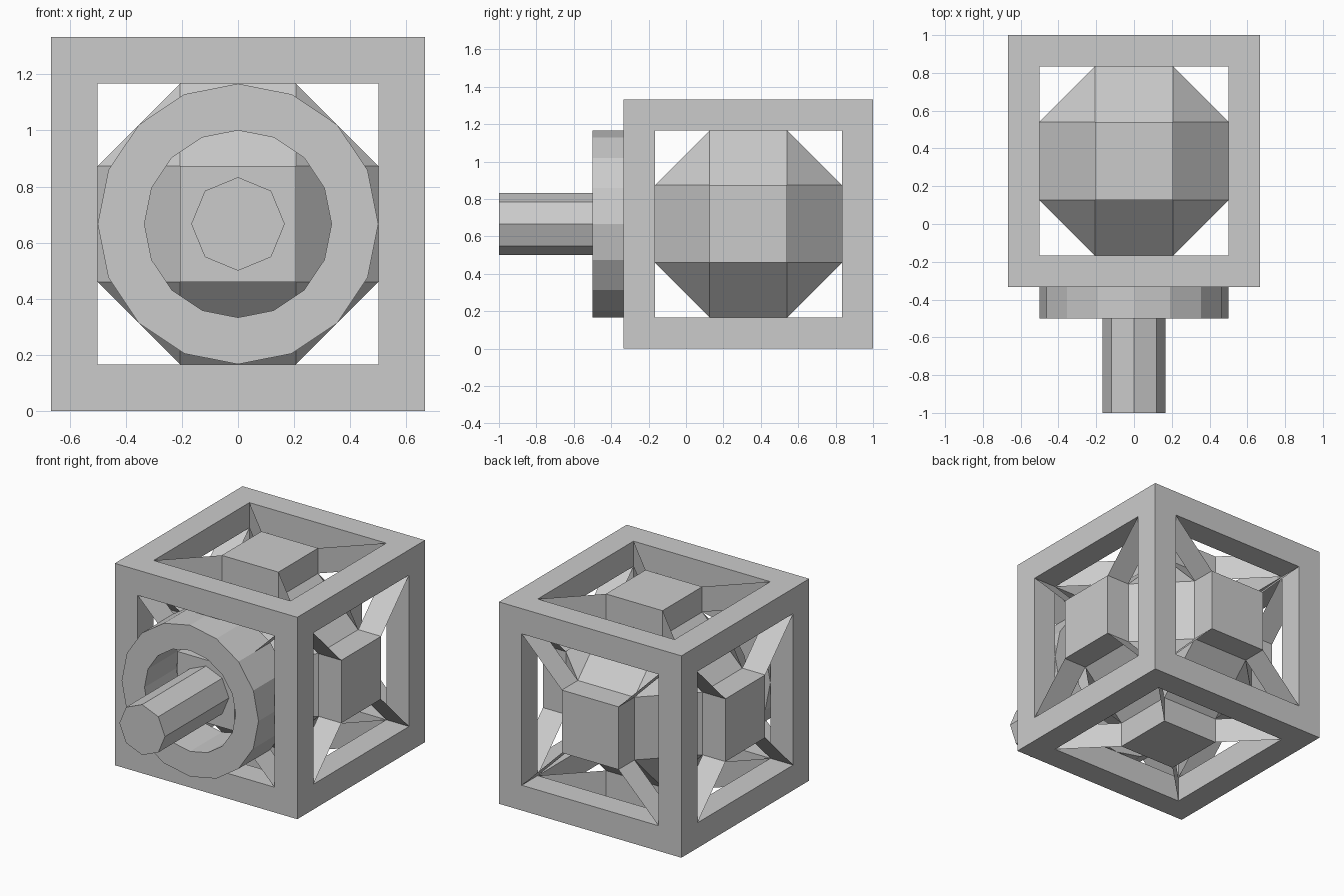
import bpy, bmesh, math
from itertools import product
from mathutils import Vector

if "Cube" in bpy.data.objects:
    bpy.data.objects.remove(bpy.data.objects["Cube"])

C = Vector((0, 1/3, 2/3))      # centre of the cube cage
OUT, INN = 2/3, 0.5            # outer and inner half sizes of the cage
A = INN / (1 + math.sqrt(2))   # half width of the core's square faces


def finish(name, bm, recalc=True):
    if recalc:
        bmesh.ops.recalc_face_normals(bm, faces=bm.faces)
    me = bpy.data.meshes.new(name)
    bm.to_mesh(me)
    bm.free()
    ob = bpy.data.objects.new(name, me)
    bpy.context.collection.objects.link(ob)
    ob.location = C
    return ob


# Cage: outer skin of the corner and edge cells of a 3x3x3 grid
grid = (-OUT, -INN, INN, OUT)
cells = {c for c in product(range(3), repeat=3) if sum(i != 1 for i in c) >= 2}
bm = bmesh.new()
for cell in cells:
    for axis, side in product(range(3), (0, 1)):
        near = list(cell)
        near[axis] += 2 * side - 1
        if tuple(near) in cells:
            continue
        u, v = (axis + 1) % 3, (axis + 2) % 3
        corners = []
        for du, dv in ((0, 0), (1, 0), (1, 1), (0, 1)):
            p = [0, 0, 0]
            p[axis] = grid[cell[axis] + side]
            p[u] = grid[cell[u] + du]
            p[v] = grid[cell[v] + dv]
            corners.append(bm.verts.new(p))
        bm.faces.new(corners)
bmesh.ops.remove_doubles(bm, verts=bm.verts, dist=1e-4)
bmesh.ops.recalc_face_normals(bm, faces=bm.faces)
bmesh.ops.dissolve_limit(bm, angle_limit=0.01, verts=bm.verts, edges=bm.edges)
finish("cage_frame", bm)

# Core: faceted ball whose six axis squares are pushed out as blocks
bm = bmesh.new()
for axis in range(3):
    for s in product((-1, 1), repeat=3):
        bm.verts.new([s[i] * (INN if i == axis else A) for i in range(3)])
bmesh.ops.convex_hull(bm, input=bm.verts)
bmesh.ops.dissolve_limit(bm, angle_limit=0.01, verts=bm.verts, edges=bm.edges)
bmesh.ops.recalc_face_normals(bm, faces=bm.faces)
for f in [f for f in bm.faces if max(abs(n) for n in f.normal) > 0.99]:
    n = f.normal.copy()
    new = bmesh.ops.extrude_face_region(bm, geom=[f])["geom"]
    bmesh.ops.translate(bm, vec=n * (OUT - INN),
                        verts=[g for g in new if isinstance(g, bmesh.types.BMVert)])
    if f.is_valid:
        bm.faces.remove(f)
finish("faceted_core", bm)

# Webs: thin diagonal sheets from block corners to the cage corners
bm = bmesh.new()
for axis in range(3):
    for s in product((-1, 1), repeat=3):
        quad = []
        for depth, w in ((INN, A), (OUT, A), (OUT, INN), (INN, INN)):
            quad.append(bm.verts.new([s[i] * (depth if i == axis else w) for i in range(3)]))
        bm.faces.new(quad)
finish("corner_webs", bm, recalc=False)


def circle(bm, r, y, n):
    return [bm.verts.new((r * math.cos(2 * math.pi * i / n), y - C.y,
                          r * math.sin(2 * math.pi * i / n))) for i in range(n)]


def bridge(bm, a, b):
    for i in range(len(a)):
        j = (i + 1) % len(a)
        bm.faces.new((a[i], a[j], b[j], b[i]))


# Collar: 16-sided tube at the front
bm = bmesh.new()
loops = [circle(bm, r, y, 16) for r, y in
         ((0.5, -0.5), (0.5, -1/6), (1/3, -1/6), (1/3, -0.5))]
for i in range(4):
    bridge(bm, loops[i], loops[(i + 1) % 4])
finish("front_collar", bm)

# Rod: 8-sided bar running from the front block
bm = bmesh.new()
a, b = circle(bm, 1/6, -1.0, 8), circle(bm, 1/6, -1/3, 8)
bridge(bm, a, b)
bm.faces.new(a)
bm.faces.new(b)
finish("front_rod", bm)
